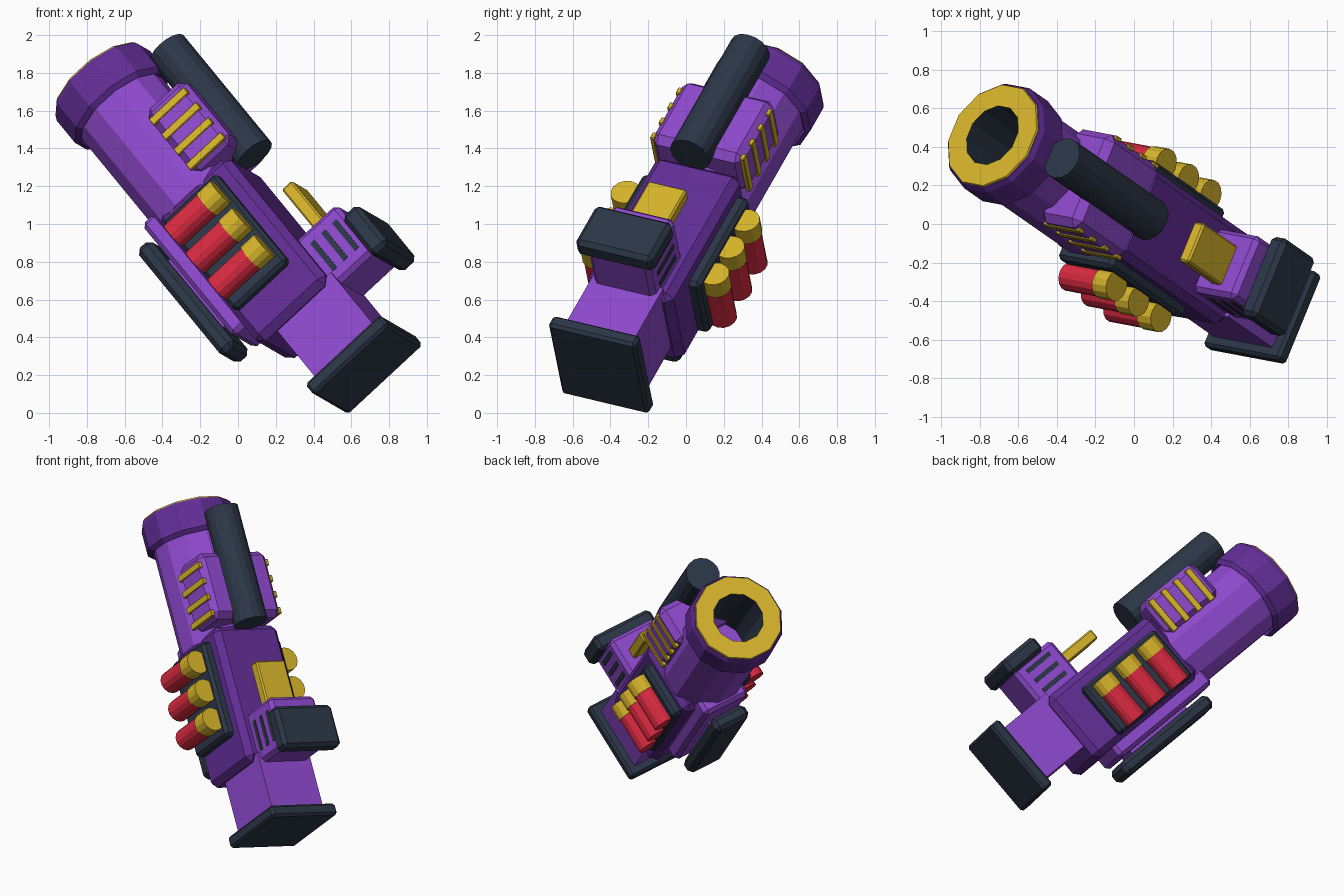
import bpy, bmesh, math
from mathutils import Matrix, Vector

if "Cube" in bpy.data.objects:
    bpy.data.objects.remove(bpy.data.objects["Cube"])

# Tilted frame: local x = weapon's up, y = sideways, z = along the barrel
side = Vector((0.37, 0.905, -0.215)).normalized()
up = Vector((0.725, -0.14, 0.675))
up = (up - side * up.dot(side)).normalized()
along = up.cross(side)
FRAME = Matrix((up, side, along)).transposed().to_4x4()
FRAME.translation = (0, 0, 1)


def material(name, rgb):
    m = bpy.data.materials.new(name)
    m.use_nodes = True
    m.diffuse_color = (*rgb, 1)
    m.node_tree.nodes["Principled BSDF"].inputs["Base Color"].default_value = (*rgb, 1)
    return m


VIOLET = material("light purple", (0.27, 0.066, 0.61))
PURPLE = material("deep purple", (0.122, 0.027, 0.305))
DARK = material("dark slate", (0.025, 0.037, 0.062))
GOLD = material("gold", (0.68, 0.46, 0.024))
RED = material("red", (0.70, 0.023, 0.052))


def finish(name, bm, mats):
    bmesh.ops.recalc_face_normals(bm, faces=bm.faces)
    mesh = bpy.data.meshes.new(name)
    bm.to_mesh(mesh)
    bm.free()
    for m in mats:
        mesh.materials.append(m)
    ob = bpy.data.objects.new(name, mesh)
    bpy.context.collection.objects.link(ob)
    ob.matrix_world = FRAME
    return ob


def box(name, u, s, a, mat, bevel=0.0):
    """Chamfered box given by its ranges up, sideways and along the barrel."""
    bm = bmesh.new()
    bmesh.ops.create_cube(bm, size=1)
    for v in bm.verts:
        v.co = [(lo + hi) / 2 + c * (hi - lo) for c, (lo, hi) in zip(v.co, (u, s, a))]
    if bevel:
        bmesh.ops.bevel(bm, geom=bm.edges[:], offset=bevel, segments=1,
                        affect='EDGES', clamp_overlap=True)
    return finish(name, bm, [mat])


def rod(name, start, end, radius, mat, sides=16):
    bm = bmesh.new()
    start, end = Vector(start), Vector(end)
    d = end - start
    place = Matrix.Translation((start + end) / 2) @ d.to_track_quat('Z', 'Y').to_matrix().to_4x4()
    bmesh.ops.create_cone(bm, cap_ends=True, segments=sides, radius1=radius,
                          radius2=radius, depth=d.length, matrix=place)
    return finish(name, bm, [mat])


def lathe(name, profile, centre, slots, mats, sides=12):
    """Turn (radius, along) points round the barrel axis, one slot per band."""
    bm = bmesh.new()
    rings = []
    for r, a in profile:
        rings.append([bm.verts.new((centre[0] + r * math.cos(t), centre[1] + r * math.sin(t), a))
                      for t in (2 * math.pi * (i + 0.5) / sides for i in range(sides))])
    for k, slot in enumerate(slots):
        for i in range(sides):
            j = (i + 1) % sides
            f = bm.faces.new((rings[k][i], rings[k][j], rings[k + 1][j], rings[k + 1][i]))
            f.material_index = slot
    bmesh.ops.remove_doubles(bm, verts=bm.verts, dist=0.0005)
    return finish(name, bm, mats)


# Barrel with muzzle rim, gold ring and dark bore
lathe("barrel",
      [(0.268, 0.2), (0.268, 0.94), (0.285, 0.92), (0.31, 0.945), (0.31, 1.11),
       (0.297, 1.14), (0.292, 1.14), (0.288, 1.15), (0.168, 1.15), (0.163, 0.64), (0, 0.64)],
      (-0.085, -0.018), [0, 1, 1, 1, 1, 1, 2, 2, 3, 0], [VIOLET, PURPLE, GOLD, DARK])

# Main body, stock and butt plate
box("body", (-0.29, 0.22), (-0.25, 0.25), (-0.70, 0.245), PURPLE, 0.04)
box("stock", (-0.17, 0.25), (-0.20, 0.20), (-1.08, -0.66), VIOLET)
box("butt_plate", (-0.23, 0.317), (-0.255, 0.255), (-1.135, -1.055), DARK, 0.016)

# Top tube and the vented housing under it
rod("top_tube", (0.307, -0.028, 0.215), (0.307, -0.028, 1.01), 0.113, DARK)
box("vent_housing", (0.025, 0.305), (-0.29, 0.245), (0.265, 0.725), VIOLET, 0.04)

# Underside slab, strut and fore grip
box("under_slab", (-0.38, -0.25), (-0.17, 0.17), (-0.53, 0.31), VIOLET, 0.025)
box("grip_strut", (-0.43, -0.36), (-0.09, 0.09), (-0.42, 0.08), VIOLET)
box("fore_grip", (-0.50, -0.40), (-0.13, 0.13), (-0.55, 0.24), DARK, 0.028)

# Rear sight block with cap and gold tongue
box("sight_block", (0.19, 0.50), (-0.18, 0.18), (-0.73, -0.375), VIOLET, 0.025)
box("sight_cap", (0.48, 0.592), (-0.225, 0.225), (-0.765, -0.475), DARK, 0.024)
box("sight_tongue", (0.315, 0.388), (-0.125, 0.10), (-0.40, -0.08), GOLD, 0.01)

# Parts repeated on both sides
for sign, label in ((-1, "right"), (1, "left")):
    def span(near, far, shift=0.0):
        return tuple(sorted((shift + sign * near, shift + sign * far)))

    for i in range(4):
        a = 0.475 + (i - 1.5) * 0.112
        box(f"vent_bar_{label}_{i + 1}", (0.03, 0.285), span(0.25, 0.275, -0.0225),
            (a - 0.022, a + 0.022), GOLD, 0.004)
    for i in range(3):
        u = 0.275 + i * 0.08
        box(f"sight_slot_{label}_{i + 1}", (u - 0.015, u + 0.015), span(0.178, 0.185),
            (-0.655, -0.45), DARK)
    # Cartridge rack
    box(f"rack_plate_{label}", (-0.265, 0.125), span(0.23, 0.31), (-0.485, 0.175), DARK, 0.02)
    for i in range(3):
        a, s = -0.157 + (i - 1) * 0.2, sign * 0.35 - 0.01
        rod(f"cartridge_{label}_{i + 1}", (-0.253, s, a), (0.0, s, a), 0.074, RED, 14)
        rod(f"cartridge_cap_{label}_{i + 1}", (-0.008, s, a), (0.092, s, a), 0.08, GOLD, 14)
